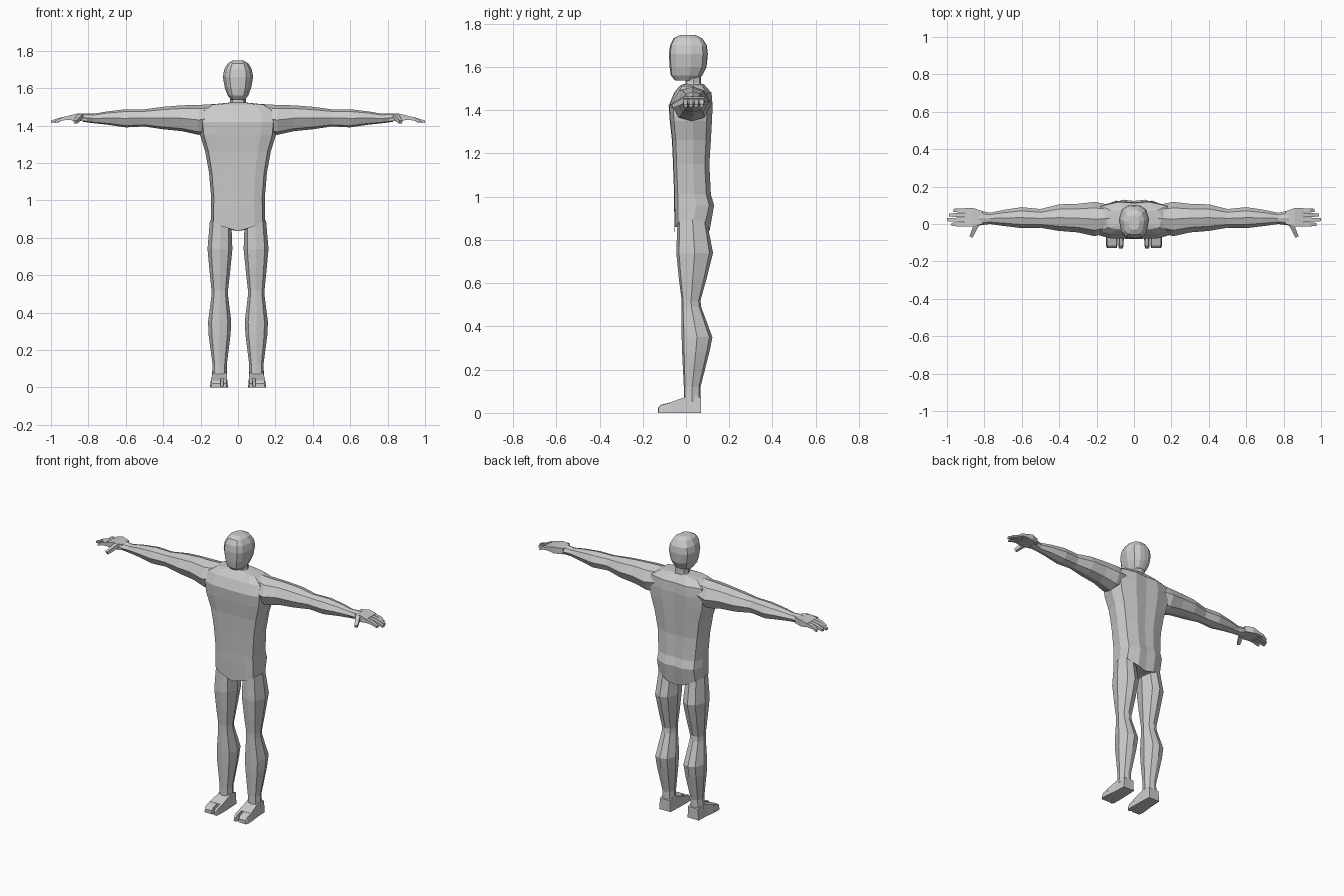
import bpy, bmesh
from mathutils import Vector

skin = bpy.data.materials.new("plain grey")
skin.diffuse_color = (0.6, 0.6, 0.6, 1)


def loft(name, rings, mirror=False):
    """Skin a list of equal-length rings and cap both ends."""
    bm = bmesh.new()
    vs = [[bm.verts.new(p) for p in r] for r in rings]
    n = len(rings[0])
    for a, b in zip(vs, vs[1:]):
        for i in range(n):
            j = (i + 1) % n
            bm.faces.new((a[i], a[j], b[j], b[i]))
    bm.faces.new(vs[0])
    bm.faces.new(vs[-1])
    bmesh.ops.recalc_face_normals(bm, faces=bm.faces)
    me = bpy.data.meshes.new(name)
    bm.to_mesh(me)
    bm.free()
    me.materials.append(skin)
    ob = bpy.data.objects.new(name, me)
    bpy.context.collection.objects.link(ob)
    if mirror:
        ob.modifiers.new("mirror", 'MIRROR').use_mirror_merge = False
    return ob


def full(half):
    """Complete a half outline (running front to back) with its mirror image."""
    return half + [(-u, v) for u, v in half[-2:0:-1]]


def flat_ring(shape, z, x0, x1, y0, y1):
    """Unit outline fitted to a box at height z."""
    cx, cy, hx, hy = (x0 + x1) / 2, (y0 + y1) / 2, (x1 - x0) / 2, (y1 - y0) / 2
    return [(cx + u * hx, cy + v * hy, z) for u, v in shape]


def side_ring(shape, x, y0, y1, z0, z1):
    """Unit outline fitted to a box across the x axis."""
    return [(x, p[0], p[1]) for p in flat_ring(shape, 0, y0, y1, z0, z1)]


# torso: height, half width, front, back
body = full([(0, -1), (0.6, -0.97), (0.9, -0.8), (1, 0.1), (0.88, 0.75), (0.4, 1), (0, 0.93)])
rings = [flat_ring(body, z, -w, w, a, b) for z, w, a, b in [
    (0.89, 0.145, -0.052, 0.11), (0.96, 0.145, -0.055, 0.13), (1.01, 0.143, -0.055, 0.115),
    (1.15, 0.155, -0.06, 0.108), (1.26, 0.175, -0.065, 0.115), (1.35, 0.203, -0.075, 0.12),
    (1.42, 0.21, -0.08, 0.123), (1.48, 0.2, -0.055, 0.118), (1.512, 0.15, -0.03, 0.09),
    (1.522, 0.05, -0.01, 0.08)]]
# V shaped hem over the crotch
hem = [(x, y, 0.835 + max(0, abs(x) - 0.035) * 0.5) for x, y, z in rings[0]]
loft("torso", [hem] + rings[1:])

# neck and head
octagon = full([(0, -1), (0.7, -0.8), (1, 0), (0.7, 0.8), (0, 1)])
loft("neck", [flat_ring(octagon, z, -w, w, a, b) for z, w, a, b in
              [(1.5, 0.055, -0.01, 0.085), (1.525, 0.042, -0.003, 0.07), (1.58, 0.04, 0, 0.07)]])
skull = full([(0, -1), (0.55, -0.93), (0.82, -0.65), (1, 0.15), (0.8, 0.75), (0.4, 0.97), (0, 1)])
loft("head", [flat_ring(skull, z, -w, w, a, b) for z, w, a, b in [
    (1.537, 0.036, -0.05, 0.05), (1.56, 0.055, -0.07, 0.075), (1.60, 0.07, -0.076, 0.095),
    (1.66, 0.081, -0.079, 0.101), (1.70, 0.074, -0.074, 0.096), (1.732, 0.055, -0.058, 0.075),
    (1.747, 0.03, -0.03, 0.045)]])

# arms: x, front, back, underside, top
limb = full([(0, -1), (0.65, -0.8), (1, 0), (0.65, 0.75), (0, 1)])
loft("arm", [side_ring(limb, *r) for r in [
    (0.12, -0.04, 0.10, 1.37, 1.515), (0.21, -0.065, 0.118, 1.35, 1.51),
    (0.30, -0.045, 0.108, 1.37, 1.508), (0.40, -0.037, 0.105, 1.38, 1.50),
    (0.50, -0.02, 0.08, 1.395, 1.487), (0.60, -0.022, 0.09, 1.39, 1.487),
    (0.70, -0.01, 0.075, 1.405, 1.475), (0.77, 0.0, 0.06, 1.412, 1.463),
    (0.83, -0.008, 0.072, 1.42, 1.465)]], True)

# palm
box = [(-1, -1), (1, -1), (1, 1), (-1, 1)]
loft("palm", [side_ring(box, *r) for r in [
    (0.81, 0.0, 0.068, 1.425, 1.461), (0.86, -0.012, 0.086, 1.424, 1.464),
    (0.905, -0.014, 0.085, 1.43, 1.453)]], True)

# four fingers, little finger at the back
for i, (tip, name) in enumerate([(0.975, "index_finger"), (1.0, "middle_finger"),
                                 (0.99, "ring_finger"), (0.965, "little_finger")]):
    y = -0.013 + i * 0.025
    loft(name, [side_ring(box, *r) for r in [
        (0.895, y, y + 0.022, 1.431, 1.453), (0.94, y, y + 0.022, 1.427, 1.445),
        (tip, y + 0.003, y + 0.019, 1.414, 1.427)]], True)

# thumb
base, tip = Vector((0.84, 0.0, 1.452)), Vector((0.87, -0.066, 1.418))
u = (tip - base).cross(Vector((0, 0, 1))).normalized()
v = (tip - base).cross(u).normalized()
loft("thumb", [[c + u * a * s + v * b * s for a, b in box]
               for c, s in [(base, 0.013), (base.lerp(tip, 0.6), 0.011), (tip, 0.009)]], True)

# legs: height, inner, outer, front, back
thigh = full([(0, -1), (0.7, -0.85), (1, 0), (0.65, 0.8), (0, 1)])
legs = [flat_ring(thigh, *r) for r in [
    (0.88, 0.034, 0.15, -0.04, 0.1), (0.74, 0.03, 0.163, -0.045, 0.125),
    (0.62, 0.042, 0.152, -0.033, 0.095), (0.52, 0.053, 0.142, -0.02, 0.067),
    (0.49, 0.053, 0.142, -0.02, 0.07), (0.35, 0.036, 0.16, -0.02, 0.122),
    (0.28, 0.04, 0.157, -0.018, 0.108), (0.12, 0.06, 0.136, -0.01, 0.067),
    (0.05, 0.06, 0.14, -0.01, 0.067)]]
legs[0] = [(x, y, 0.84 + (x - 0.03) * 0.45) for x, y, z in legs[0]]
loft("leg", legs, True)


# feet, with the big toe split from the others
def foot_part(name, rows):
    loft(name, [[(x0, y, 0), (x1, y, 0), (x1 - 0.006, y, z), (x0 + 0.004, y, z)]
                for y, x0, x1, z in rows], True)


foot_part("foot", [(0.07, 0.06, 0.138, 0.07), (0.02, 0.057, 0.14, 0.085),
                   (-0.012, 0.056, 0.142, 0.07), (-0.075, 0.054, 0.15, 0.048)])
foot_part("big_toe", [(-0.07, 0.054, 0.083, 0.049), (-0.115, 0.056, 0.083, 0.038),
                      (-0.13, 0.06, 0.081, 0.022)])
foot_part("small_toes", [(-0.07, 0.089, 0.15, 0.048), (-0.115, 0.089, 0.15, 0.036),
                         (-0.128, 0.091, 0.145, 0.022)])
